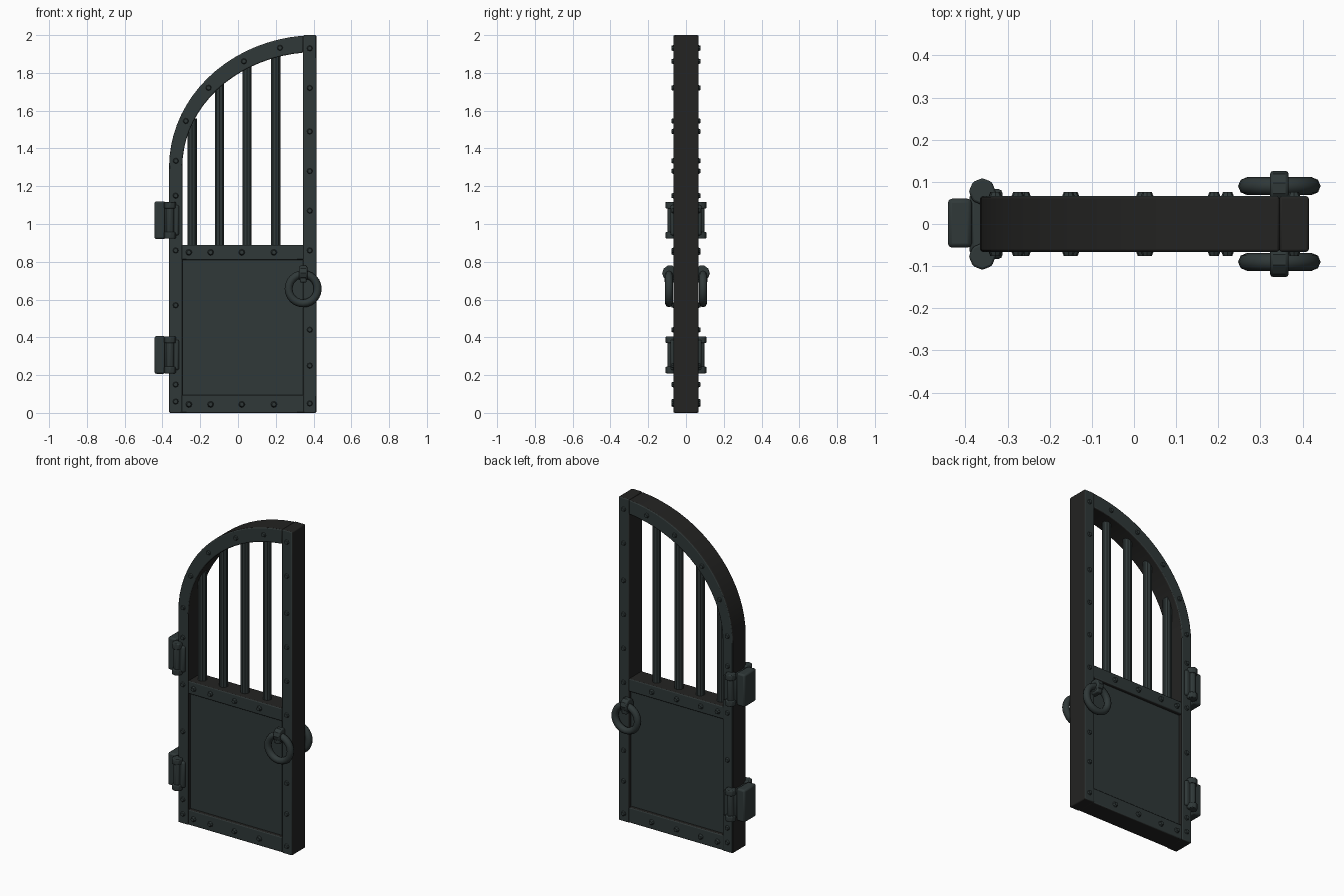
import bpy, bmesh, math
from mathutils import Matrix, Vector

cube = bpy.data.objects.get("Cube")
if cube:
    bpy.data.objects.remove(cube)


def material(name, rgb):
    m = bpy.data.materials.new(name)
    m.use_nodes = True
    m.diffuse_color = (*rgb, 1)
    m.node_tree.nodes["Principled BSDF"].inputs["Base Color"].default_value = (*rgb, 1)
    return m


IRON = material("green grey iron", (0.029, 0.040, 0.040))
DARK = material("dark iron edge", (0.017, 0.017, 0.016))


def finish(name, bm, bevel=0.0, dark_sides=False):
    """Turn a bmesh into a named object; faces not facing front or back may be dark."""
    bmesh.ops.recalc_face_normals(bm, faces=bm.faces)
    if dark_sides:
        for f in bm.faces:
            f.material_index = int(abs(f.normal.y) < 0.5)
    mesh = bpy.data.meshes.new(name)
    bm.to_mesh(mesh)
    bm.free()
    obj = bpy.data.objects.new(name, mesh)
    bpy.context.collection.objects.link(obj)
    mesh.materials.append(IRON)
    mesh.materials.append(DARK)
    if bevel:
        mod = obj.modifiers.new("Worn edges", 'BEVEL')
        mod.width, mod.segments, mod.limit_method = bevel, 2, 'ANGLE'
        mod.angle_limit = math.radians(40)
    bpy.ops.object.select_all(action='DESELECT')
    obj.select_set(True)
    bpy.context.view_layer.objects.active = obj
    bpy.ops.object.shade_smooth_by_angle(angle=math.radians(35))
    return obj


def add_box(bm, lo, hi):
    lo, hi = Vector(lo), Vector(hi)
    bmesh.ops.create_cube(bm, size=1, matrix=Matrix.Translation((lo + hi) / 2)
                          @ Matrix.Diagonal((*(hi - lo), 1)))


def box(name, lo, hi, bevel=0.006, dark_sides=True):
    bm = bmesh.new()
    add_box(bm, lo, hi)
    return finish(name, bm, bevel, dark_sides)


def add_cylinder(bm, center, radius, depth, axis='Z', sides=8, top=None):
    turn = {'Z': Matrix(), 'X': Matrix.Rotation(math.pi / 2, 4, 'Y'),
            'Y': Matrix.Rotation(math.pi / 2, 4, 'X')}[axis]
    bmesh.ops.create_cone(bm, cap_ends=True, segments=sides, radius1=radius,
                          radius2=radius if top is None else top, depth=depth,
                          matrix=Matrix.Translation(center) @ turn)


# Main sizes
LEFT, RIGHT, HALF = -0.365, 0.415, 0.066
POST_IN, SPRING = 0.345, 1.3
OUTER, INNER, MIDDLE = (0.78, 0.70), (0.71, 0.61), (0.745, 0.655)


def arch(radii, t):
    """Point on a quarter ellipse rising from the left post to the right post."""
    return RIGHT - radii[0] * math.cos(t), SPRING + radii[1] * math.sin(t)


# Left post and arch in one swept strip
bm = bmesh.new()
STEPS = 18
end_out = math.acos((RIGHT - POST_IN) / OUTER[0])
end_in = math.acos((RIGHT - POST_IN) / INNER[0])
pairs = [((LEFT, 0), (RIGHT - INNER[0], 0))]
pairs += [(arch(OUTER, end_out * i / STEPS), arch(INNER, end_in * i / STEPS))
          for i in range(STEPS + 1)]
rings = [[bm.verts.new((p[0], y, p[1])) for p, y in
          ((o, -HALF), (n, -HALF), (n, HALF), (o, HALF))] for o, n in pairs]
for a, b in zip(rings, rings[1:]):
    for k in range(4):
        bm.faces.new((a[k], a[(k + 1) % 4], b[(k + 1) % 4], b[k]))
bm.faces.new(rings[0])
bm.faces.new(rings[-1])
finish("left_post_and_arch", bm, 0.006, True)

# Straight frame members and sheet panel
IN_LEFT = RIGHT - INNER[0]
box("right_post", (POST_IN, -HALF, 0), (RIGHT, HALF, 2.0))
box("bottom_rail", (IN_LEFT - 0.01, -0.062, 0), (POST_IN + 0.01, 0.062, 0.095))
box("middle_rail", (IN_LEFT - 0.01, -0.062, 0.81), (POST_IN + 0.01, 0.062, 0.89))
box("lower_panel", (IN_LEFT - 0.02, -0.042, 0.08), (POST_IN + 0.02, 0.042, 0.83),
    bevel=0, dark_sides=False)

# Upright bars reaching the arch
bm = bmesh.new()
for x in (-0.243, -0.098, 0.048, 0.2):
    top = SPRING + INNER[1] * math.sqrt(1 - ((RIGHT - x) / INNER[0]) ** 2) + 0.03
    add_cylinder(bm, (x, 0, (0.87 + top) / 2), 0.026, top - 0.87, sides=10)
finish("window_bars", bm)

# Rivets on both faces
spots = [(0.38, z) for z in (0.05, 0.25, 0.44, 0.86, 1.07, 1.28, 1.49, 1.72, 1.93)]
spots += [(-0.33, z) for z in (0.06, 0.15, 0.57, 0.86, 1.15)]
spots += [(x, z) for x in (-0.26, -0.145, 0.02, 0.19) for z in (0.045, 0.85)]
spots += [arch(MIDDLE, math.radians(a)) for a in (3, 22, 40, 59, 75)]
bm = bmesh.new()
for x, z in spots:
    for side in (-1, 1):
        small, big = 0.011, 0.019
        r1, r2 = (big, small) if side < 0 else (small, big)
        add_cylinder(bm, (x, side * 0.066, z), r1, 0.02, 'Y', 8, r2)
finish("rivets", bm)

# Hinges: wall block, wrapping strap, leaves and knuckles with collars
for label, z in (("lower", 0.307), ("upper", 1.02)):
    bm = bmesh.new()
    add_box(bm, (-0.442, -0.056, z - 0.1), (-0.385, 0.06, z + 0.1))
    add_box(bm, (-0.39, -0.075, z - 0.085), (-0.355, 0.075, z + 0.085))
    for s in (-1, 1):
        y0, y1 = sorted((s * 0.05, s * 0.083))
        add_box(bm, (-0.37, y0, z - 0.08), (-0.312, y1, z + 0.08))
    finish(label + "_hinge_plates", bm, 0.01)
    bm = bmesh.new()
    for s in (-1, 1):
        add_cylinder(bm, (-0.36, s * 0.077, z), 0.023, 0.18)
        for dz in (-0.08, 0.08):
            add_cylinder(bm, (-0.36, s * 0.077, z + dz), 0.032, 0.035)
    finish(label + "_hinge_knuckles", bm, 0.005)

# Ring pulls with their mounts, front and back
for label, s in (("front", -1), ("back", 1)):
    bpy.ops.mesh.primitive_torus_add(
        major_radius=0.077, minor_radius=0.021, major_segments=24, minor_segments=8,
        location=(POST_IN, s * 0.09, 0.657), rotation=(math.pi / 2, 0, 0))
    ring = bpy.context.object
    ring.name = label + "_pull_ring"
    ring.data.materials.append(IRON)
    bpy.ops.object.shade_smooth_by_angle(angle=math.radians(50))
    bm = bmesh.new()
    add_cylinder(bm, (POST_IN, s * 0.085, 0.74), 0.041, 0.044, 'X', 10)
    y0, y1 = sorted((s * 0.055, s * 0.115))
    add_box(bm, (POST_IN - 0.018, y0, 0.69), (POST_IN + 0.018, y1, 0.74))
    finish(label + "_ring_mount", bm, 0.007)
